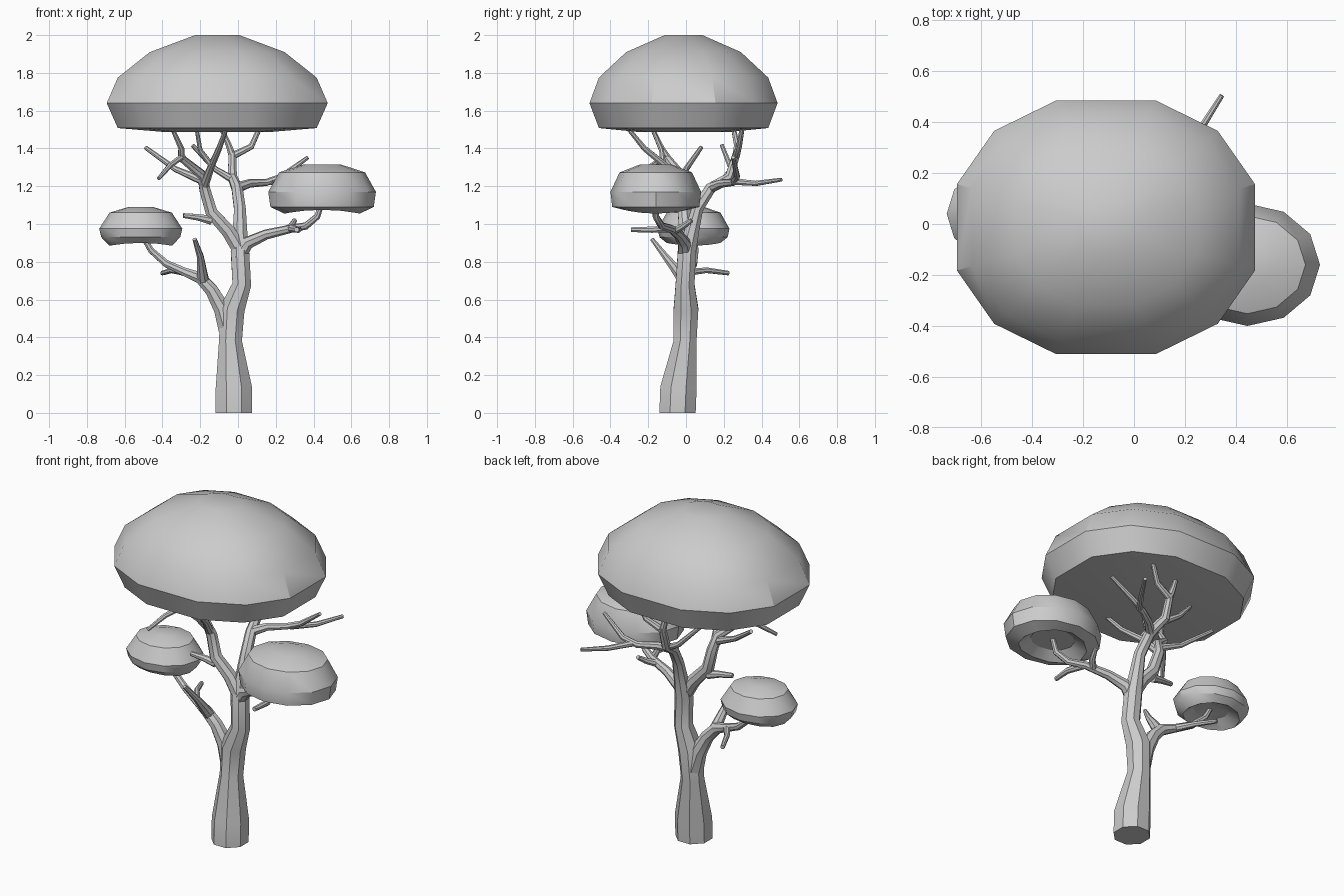
import bpy, bmesh
from math import sin, cos, pi, radians
from mathutils import Vector


def finish(bm, name, angle):
    bmesh.ops.recalc_face_normals(bm, faces=bm.faces)
    me = bpy.data.meshes.new(name)
    bm.to_mesh(me)
    bm.free()
    ob = bpy.data.objects.new(name, me)
    bpy.context.collection.objects.link(ob)
    bpy.ops.object.select_all(action='DESELECT')
    ob.select_set(True)
    bpy.context.view_layer.objects.active = ob
    bpy.ops.object.shade_smooth_by_angle(angle=radians(angle))
    return ob


def skin_rings(bm, rings):
    n = len(rings[0])
    for a, b in zip(rings, rings[1:]):
        for i in range(n):
            j = (i + 1) % n
            bm.faces.new((a[i], a[j], b[j], b[i]))
    bm.faces.new(rings[0])
    bm.faces.new(rings[-1])


def limb(name, path, sides=8):
    """Tapered tube along points (x, y, z, radius)."""
    bm = bmesh.new()
    pts = [Vector(p[:3]) for p in path]
    rings, side = [], Vector((1, 0, 0))
    for i, p in enumerate(pts):
        d0 = (p - pts[i - 1]).normalized() if i else Vector()
        d1 = (pts[i + 1] - p).normalized() if i < len(pts) - 1 else Vector()
        t = Vector((0, 0, 1)) if p.z == 0 else (d0 + d1).normalized()
        ref = side if abs(side.dot(t)) < 0.95 else Vector((0, 1, 0))
        side = (ref - t * ref.dot(t)).normalized()
        up = t.cross(side)
        ring = []
        for k in range(sides):
            a = 2 * pi * (k + 0.5) / sides
            ring.append(bm.verts.new(p + (side * cos(a) + up * sin(a)) * path[i][3] * 1.04))
        rings.append(ring)
    skin_rings(bm, rings)
    return finish(bm, name, 40)


def canopy(name, centre, half, outline, profile, arch=0.0):
    """Stacked outline rings; profile holds (scale, z), arch lifts the lower rim."""
    bm = bmesh.new()
    rings = []
    for k, (s, z) in enumerate(profile):
        lift = arch if k == len(profile) - 2 else 0
        rings.append([bm.verts.new((centre[0] + half[0] * s * x, centre[1] + half[1] * s * y,
                                    z + lift * y * y)) for x, y in outline])
    skin_rings(bm, rings)
    return finish(bm, name, 32)


# leaf canopies
quarter = [(1, 0.34), (0.75, 0.76), (0.333, 1)]
boxy = (quarter + [(-x, y) for x, y in reversed(quarter)]
        + [(-x, -y) for x, y in quarter] + [(x, -y) for x, y in reversed(quarter)])
dodec = [(cos(k * pi / 6), sin(k * pi / 6)) for k in range(12)]
canopy("top_canopy", (-0.11, -0.013), (0.585, 0.498), boxy,
       [(0.2, 2.0), (0.61, 1.91), (0.9, 1.775), (1, 1.64), (0.9, 1.508), (0.5, 1.488)])
canopy("right_canopy", (0.445, -0.16), (0.285, 0.24), dodec,
       [(0.35, 1.315), (0.8, 1.273), (1, 1.17), (0.96, 1.09), (0.7, 1.055), (0.45, 1.11)], 0.02)
canopy("left_canopy", (-0.515, 0.04), (0.22, 0.19), dodec,
       [(0.3, 1.09), (0.75, 1.06), (1, 0.975), (0.95, 0.93), (0.75, 0.885), (0.45, 0.93)], 0.015)

# trunk flowing into the rear limb
limb("trunk", [(-0.022, -0.045, 0, 0.1), (-0.022, -0.04, 0.13, 0.1), (-0.04, -0.005, 0.38, 0.063),
               (-0.03, 0, 0.55, 0.068), (0.02, -0.005, 0.68, 0.052), (0.01, 0.005, 0.86, 0.05),
               (0.01, 0.03, 0.96, 0.04), (0.01, 0.06, 1.08, 0.032), (-0.005, 0.13, 1.19, 0.03),
               (-0.03, 0.23, 1.25, 0.025), (-0.03, 0.27, 1.38, 0.02)])
limb("rear_tip_left", [(-0.03, 0.265, 1.36, 0.02), (-0.05, 0.27, 1.42, 0.016), (-0.09, 0.25, 1.51, 0.012)])
limb("rear_tip_right", [(-0.03, 0.265, 1.36, 0.02), (0.07, 0.28, 1.41, 0.016), (0.12, 0.3, 1.52, 0.012)])
limb("rear_twig", [(-0.02, 0.2, 1.23, 0.02), (-0.12, 0.24, 1.29, 0.015), (-0.24, 0.19, 1.416, 0.011)])
limb("rear_right_branch", [(-0.01, 0.13, 1.19, 0.028), (0.06, 0.19, 1.215, 0.022), (0.15, 0.25, 1.22, 0.018),
                           (0.23, 0.27, 1.25, 0.016), (0.37, 0.25, 1.353, 0.01)])
limb("rear_right_twig", [(0.17, 0.25, 1.225, 0.018), (0.26, 0.37, 1.215, 0.014), (0.345, 0.505, 1.235, 0.01)])

# left leaning upper limb and its twigs
limb("upper_limb", [(0.01, 0.0, 0.86, 0.04), (-0.05, 0.0, 0.96, 0.038), (-0.14, -0.01, 1.06, 0.034),
                    (-0.175, 0.0, 1.18, 0.03), (-0.19, -0.03, 1.26, 0.026), (-0.3, -0.1, 1.35, 0.02),
                    (-0.3, -0.13, 1.4, 0.016), (-0.35, -0.18, 1.51, 0.011)])
limb("low_stub", [(-0.14, -0.01, 1.02, 0.025), (-0.21, -0.02, 1.035, 0.018), (-0.29, -0.03, 1.045, 0.013)])
limb("outer_twig", [(-0.19, -0.02, 1.23, 0.022), (-0.33, 0.0, 1.29, 0.015), (-0.49, 0.08, 1.405, 0.011)])
limb("drooping_twig", [(-0.29, -0.1, 1.36, 0.016), (-0.36, -0.18, 1.31, 0.014), (-0.42, -0.26, 1.24, 0.01)])
limb("front_branch", [(-0.18, -0.01, 1.2, 0.024), (-0.14, -0.11, 1.31, 0.018), (-0.1, -0.22, 1.4, 0.015),
                      (-0.06, -0.31, 1.51, 0.011)])
limb("front_twig", [(-0.14, -0.12, 1.31, 0.016), (-0.2, -0.13, 1.39, 0.013), (-0.22, -0.18, 1.51, 0.01)])

# right branch
limb("right_branch", [(0.0, 0.0, 0.82, 0.042), (0.05, -0.01, 0.9, 0.034), (0.15, -0.04, 0.945, 0.026),
                      (0.28, -0.08, 0.975, 0.021), (0.36, -0.13, 0.99, 0.019), (0.42, -0.16, 1.04, 0.017),
                      (0.45, -0.16, 1.13, 0.013)])
limb("right_stub_back", [(0.24, -0.06, 0.965, 0.02), (0.28, -0.02, 0.985, 0.017), (0.3, 0.03, 1.02, 0.012)])
limb("right_stub_front", [(0.28, -0.08, 0.975, 0.02), (0.32, -0.18, 0.97, 0.017), (0.31, -0.29, 0.97, 0.013)])

# left branch
limb("left_branch", [(-0.05, 0.0, 0.44, 0.055), (-0.085, 0.0, 0.55, 0.045), (-0.14, -0.005, 0.65, 0.036),
                     (-0.2, -0.01, 0.715, 0.032), (-0.28, 0.01, 0.745, 0.023), (-0.38, 0.04, 0.79, 0.02),
                     (-0.46, 0.05, 0.86, 0.017), (-0.52, 0.04, 0.96, 0.012)])
limb("left_upright", [(-0.185, -0.01, 0.7, 0.032), (-0.195, -0.07, 0.78, 0.024), (-0.2, -0.11, 0.83, 0.018),
                      (-0.23, -0.18, 0.92, 0.011)])
limb("left_twig", [(-0.28, 0.01, 0.745, 0.02), (-0.35, 0.11, 0.755, 0.015), (-0.4, 0.225, 0.74, 0.012)])
